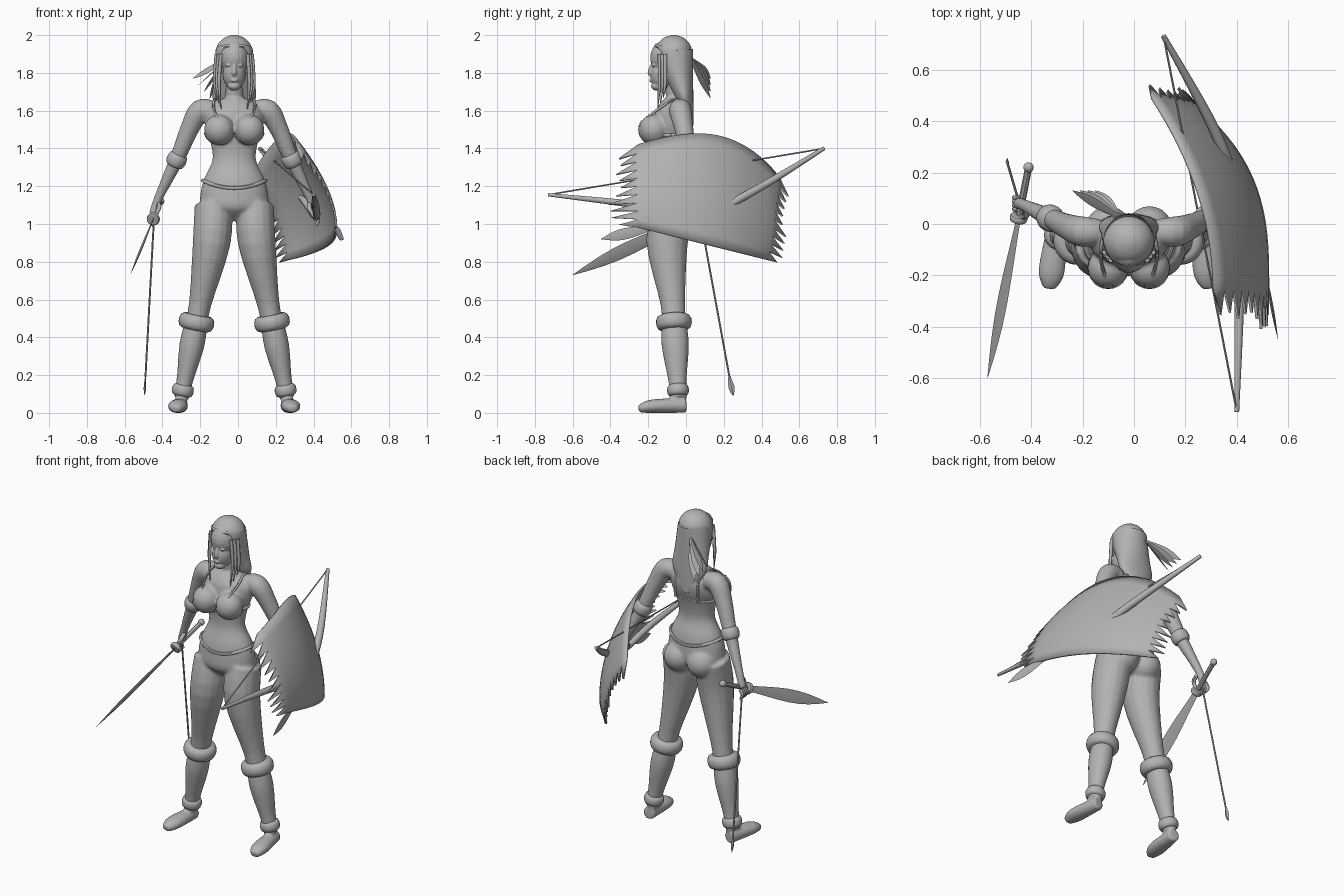
import bpy, bmesh, math, random
from mathutils import Vector, Matrix

random.seed(4)
if "Cube" in bpy.data.objects:
    bpy.data.objects.remove(bpy.data.objects["Cube"])

CENTER = -.02
X, Y, Z = Vector((1, 0, 0)), Vector((0, 1, 0)), Vector((0, 0, 1))
SIDES = (-1, 1)

grey = bpy.data.materials.new("plain grey")
grey.use_nodes = True
grey.diffuse_color = [.45] * 3 + [1]
grey.node_tree.nodes["Principled BSDF"].inputs["Base Color"].default_value = grey.diffuse_color


def spline(points, steps):
    """Smooth path passing through every point."""
    path = []
    for i, (start, end) in enumerate(zip(points, points[1:])):
        before = points[max(i - 1, 0)]
        after = points[min(i + 2, len(points) - 1)]
        leave, arrive = (end - before) / 2, (after - start) / 2
        for s in range(steps):
            t = s / steps
            bend = leave * (1 - t) - arrive * t + (end - start) * (2 * t - 1)
            path.append(start.lerp(end, t) + bend * t * (1 - t))
    return path + [points[-1]]


def loft(bm, spots, radii, sides=16, steps=4, ref=X, flat=1, side=1):
    """Tube of elliptical rings; a radius may be a pair, else the second is radius * flat."""
    pairs = [r if isinstance(r, tuple) else (r, r * flat) for r in radii]
    path = spline([Vector((p[0] * side, p[1], p[2])) for p in spots], steps)
    sizes = spline([Vector(p) for p in pairs], steps)
    rings = []
    for i, (spot, size) in enumerate(zip(path, sizes)):
        along = (path[min(i + 1, len(path) - 1)] - path[max(i - 1, 0)]).normalized()
        wide = (ref - along * ref.dot(along)).normalized()
        deep = along.cross(wide)
        turns = [math.tau * k / sides for k in range(sides)]
        rings.append([bm.verts.new(spot + wide * size.x * math.cos(w) + deep * size.y * math.sin(w))
                      for w in turns])
    for low, high in zip(rings, rings[1:]):
        for k in range(sides):
            bm.faces.new((low[k], low[k - 1], high[k - 1], high[k]))
    bm.faces.new(rings[0])
    bm.faces.new(rings[-1])


def ball(bm, spot, size):
    place = Matrix.Translation(spot) @ Matrix.Diagonal((*size, 1))
    return bmesh.ops.create_uvsphere(bm, u_segments=24, v_segments=14, radius=1, matrix=place)["verts"]


def rod(bm, start, end, radius):
    loft(bm, (start, end), (radius, radius), sides=8, steps=1)


def leaf(bm, start, end, width, flat, ref=Z):
    """Flat pointed shape, widest past its middle."""
    steps = [k / 8 for k in range(9)]
    widths = [max(width * math.sin(math.pi * (.15 + .85 * t ** 1.4)), .001) for t in steps]
    loft(bm, [start.lerp(end, t) for t in steps], widths, sides=4, steps=1, ref=ref, flat=flat)


def cuff(bm, start, end, t, radius, height, side=1):
    """Rounded collar around the line from start to end."""
    middle, along = start.lerp(end, t), (end - start).normalized()
    rolls = (-1, -.8, -.4, 0, .4, .8, 1)
    loft(bm, [middle + along * s * height / 2 for s in rolls],
         [radius * (.75 + .25 * math.sqrt(1 - s * s)) for s in rolls], steps=1, sides=24, ref=Y, side=side)


def band(bm, height, dip, width, depth, radius):
    """Closed cord around the trunk, lower at front and back."""
    turns = [math.tau * k / 32 for k in range(33)]
    loft(bm, [(math.cos(w) * width, math.sin(w) * depth - .08, height + dip * math.cos(w) ** 2)
              for w in turns], [radius] * len(turns), sides=8, steps=1, ref=Z)


def finish(name, bm, x=CENTER, voxel=None, angle=45):
    bmesh.ops.recalc_face_normals(bm, faces=bm.faces)
    mesh = bpy.data.meshes.new(name)
    bm.to_mesh(mesh)
    bm.free()
    mesh.materials.append(grey)
    part = bpy.data.objects.new(name, mesh)
    part.location.x = x
    bpy.context.collection.objects.link(part)
    bpy.ops.object.select_all(action="DESELECT")
    part.select_set(True)
    bpy.context.view_layer.objects.active = part
    bpy.ops.object.shade_smooth_by_angle(angle=math.radians(angle))
    if voxel:
        # blend overlapping volumes into one skin
        blend = part.modifiers.new("blend", "REMESH")
        blend.mode, blend.voxel_size, blend.use_smooth_shade = "VOXEL", voxel, True
        soften = part.modifiers.new("soften", "SMOOTH")
        soften.factor, soften.iterations = .5, 5
    return part


# joints of the left half; the other half mirrors them
shoulder, elbow = Vector((.18, -.03, 1.6)), Vector((.3, .02, 1.35))
wrist, knuckle = Vector((.4, .07, 1.14)), Vector((.43, .08, 1.05))
hip, thigh = Vector((.11, -.07, 1.1)), Vector((.12, -.1, .9))
knee, ankle = Vector((.18, -.07, .58)), Vector((.28, -.04, .08))

# body: trunk, neck, chest, hips, legs and arms
bm = bmesh.new()
trunk = [(1.02, .07), (1.08, .17), (1.15, .18), (1.24, .16), (1.34, .115),
         (1.45, .13), (1.53, .155), (1.6, .15), (1.66, .09)]
loft(bm, [(0, max(z - 1.4, 0) / 10 - .08, z) for z, r in trunk], [r for z, r in trunk], sides=28, flat=.65)
rod(bm, (0, -.05, 1.6), (0, -.07, 1.8), .05)
for s in SIDES:
    ball(bm, (s * .08, -.17, 1.5), [.08] * 3)
    ball(bm, (s * .08, -.02, 1.08), [.09] * 3)
    loft(bm, (hip, thigh, knee, knee.lerp(ankle, .3)), (.1, .1, .06, .06), flat=1.1, side=s)
    loft(bm, (shoulder - X * .07, shoulder, shoulder.lerp(elbow, .4) + X * .01, elbow, wrist, knuckle),
         (.05, .06, .05, .04, .024, .024), ref=Y, side=s)
finish("body", bm, voxel=.009)

# fingers and thumbs curled round the grips
bm = bmesh.new()
for s in SIDES:
    for k in range(4):
        root = knuckle + Y * (k - 1.5) * .015
        loft(bm, (root, root + X * .015 - Z * .03, root - Z * .06), (.01, .01, .006),
             sides=8, ref=Y, side=s)
    loft(bm, (wrist - Z * .03, wrist - Y * .04 - Z * .06, knuckle - Y * .05 - Z * .03),
         (.012, .012, .007), sides=8, side=s)
finish("fingers", bm)

# boots with feet
bm = bmesh.new()
for s in SIDES:
    loft(bm, [knee.lerp(ankle, t) for t in (.2, .45, .8, 1)], (.06, .066, .045, .04), flat=1.1, side=s)
    loft(bm, ((.28, 0, .04), (.3, -.18, .035), (.31, -.25, .02)),
         ((.035, .04), (.052, .036), (.025, .02)), side=s)
finish("boots", bm, voxel=.008)

# folded cuffs at knees, ankles and elbows
bm = bmesh.new()
for s in SIDES:
    cuff(bm, knee, ankle, .2, .095, .08, s)
    cuff(bm, knee, ankle, .92, .058, .06, s)
    cuff(bm, elbow, wrist, .05, .053, .07, s)
finish("cuffs", bm)

# bra cups, straps and back band
bm = bmesh.new()
band(bm, 1.47, 0, .14, .09, .008)
for s in SIDES:
    cup = ball(bm, (s * .08, -.17, 1.5), [.083] * 3)
    bmesh.ops.delete(bm, geom=[v for v in cup if v.co.z > 1.57 - abs(v.co.x - s * .08) or v.co.y > -.12],
                     context="VERTS")
    loft(bm, ((.09, -.21, 1.56), (.11, -.13, 1.62), (.1, -.05, 1.66), (.08, .02, 1.6), (.08, .02, 1.47)),
         [.007] * 5, sides=8, side=s)
finish("bra", bm)

# low waist rim dipping at the front
bm = bmesh.new()
band(bm, 1.19, .04, .166, .112, .01)
finish("waist_rim", bm)

# head: skull, jaw, chin, nose, lips, brows and eyes
bm = bmesh.new()
ball(bm, (0, -.09, 1.88), (.08, .1, .1))
ball(bm, (0, -.12, 1.79), (.06, .07, .08))
ball(bm, (0, -.15, 1.73), (.035, .035, .025))
loft(bm, ((0, -.17, 1.86), (0, -.19, 1.8), (0, -.17, 1.79)), (.008, .014, .008))
ball(bm, (0, -.18, 1.76), (.02, .015, .01))
for s in SIDES:
    ball(bm, (s * .03, -.17, 1.84), (.016, .012, .008))
    loft(bm, ((.01, -.18, 1.86), (.035, -.17, 1.87), (.06, -.15, 1.86)), [.006] * 3, ref=Z, side=s)
finish("head", bm, voxel=.004)

# long hair, open in front of the face, with loose locks
bm = bmesh.new()
dome = [math.pi * k / 10 for k in range(1, 5)]
drape = [(1.9, .1), (1.75, .11), (1.67, .115), (1.6, .08), (1.52, .02)]
depth = [(z - 1.48) / 4 for z, r in drape]
loft(bm, [(0, -.065, 2)] + [(0, -.065, 1.9 + math.cos(w) / 10) for w in dome]
     + [(0, .04 - d, z) for (z, r), d in zip(drape, depth)],
     [.01] + [math.sin(w) / 10 for w in dome] + [(r, d) for (z, r), d in zip(drape, depth)], sides=36)
for v in bm.verts:
    if v.co.z < 1.91:
        v.co.y = max(v.co.y, -.13)
for s in SIDES:
    for k in range(3):
        top = Vector((.07 + k * .012, -.14 + k * .015, 1.9))
        loft(bm, (top, top + X * .01 - Z * .15, top - Y * .01 - Z * (.29 - k * .03)),
             (.01, .009, .002), sides=8, side=s)
finish("hair", bm, angle=50)

# feathers tucked behind the head
bm = bmesh.new()
root = Vector((-.06, .03, 1.87))
for k in range(4):
    leaf(bm, root, root + Vector((-.18 + k * .03, .1, -.1 - k * .035)), .025, .1, X + Z)
finish("head_feathers", bm, x=0)

# short sword in the right hand
bm = bmesh.new()
pommel, point = Vector((-.41, .22, 1.12)), Vector((-.57, -.6, .73))
guard = pommel.lerp(point, .25)
ball(bm, pommel, [.02] * 3)
rod(bm, pommel, guard, .014)
cuff(bm, pommel, point, .24, .035, .03)
leaf(bm, guard, point, .04, .16, X + Z * 2)
finish("sword", bm, x=0, angle=25)

# arrow hanging from the right hand
bm = bmesh.new()
nock, neck, barb = Vector((-.44, .06, 1.12)), Vector((-.49, .23, .19)), Vector((-.495, .25, .09))
rod(bm, nock, neck, .005)
leaf(bm, neck, barb, .016, .4, Y)
finish("arrow", bm, x=0, angle=25)

# bow in the left hand, running behind the shield
bm = bmesh.new()
front, rear = Vector((.4, -.73, 1.155)), Vector((.115, .73, 1.4))
loft(bm, (front, (.41, -.25, 1.1), (.41, .06, 1.04), (.32, .35, 1.17), rear),
     (.009, .02, .018, .022, .011), sides=10, steps=6)
rod(bm, front, rear, .004)
finish("bow", bm, x=0)

# curved hide shield with ragged ends
COLUMNS, ROWS = 17, 11


def hide(u, v):
    upper = Vector((.31 - .24 * u * u, 0, 1.42 + .2 * u - .37 * u ** 3))
    lower = Vector((.52 - .25 * u ** 3, 0, .98 - .17 * u))
    return upper.lerp(lower, v) + X * .2 * v * (1 - v) + Y * ((.74 - .06 * v) * u - .25)


bm = bmesh.new()
grid = [[bm.verts.new(hide(i / (COLUMNS - 1), j / (ROWS - 1))) for j in range(ROWS)] for i in range(COLUMNS)]
for p, q in zip(grid, grid[1:]):
    for j in range(ROWS - 1):
        bm.faces.new((p[j], q[j], q[j + 1], p[j + 1]))
for edge, inner, reach in ((grid[0], grid[1], .15), (grid[-1], grid[-2], .1)):
    for a, b, c in zip(edge, edge[1:], inner):
        out = (a.co - c.co).normalized() * reach * random.uniform(.6, 1.1)
        tip = bm.verts.new(a.co.lerp(b.co, .6) + out - Z * out.length / 5)
        bm.faces.new((a, b, tip))
shield = finish("shield", bm, x=0, angle=40)
thick = shield.modifiers.new("thickness", "SOLIDIFY")
thick.thickness, thick.offset = .012, 0

# long shard at the lower front corner of the shield
bm = bmesh.new()
leaf(bm, Vector((.51, -.18, .98)), Vector((.56, -.45, .92)), .03, .2)
finish("shield_shard", bm, x=0, angle=25)
